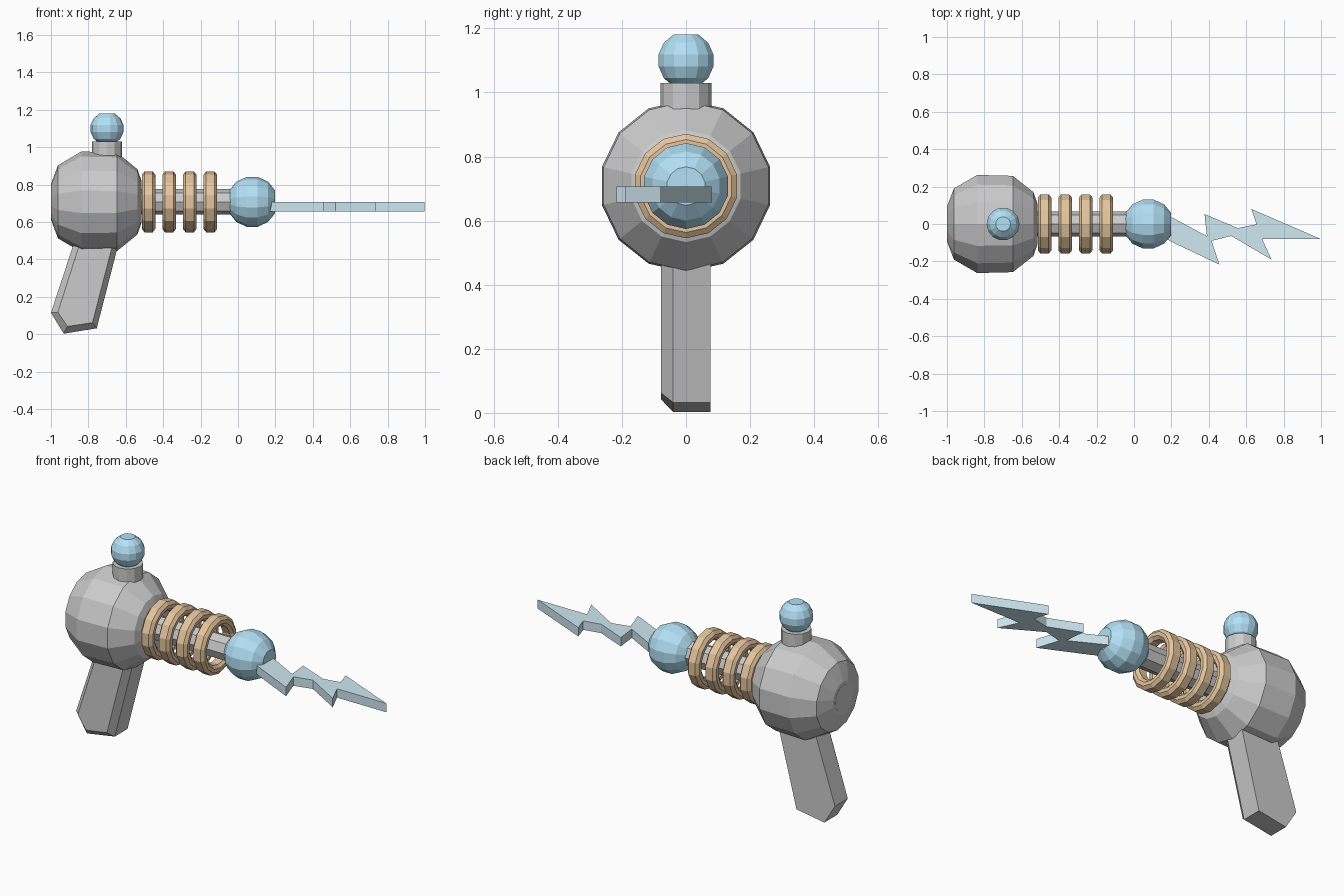
import bpy, bmesh
from math import sin, cos, pi, radians
from mathutils import Matrix

if "Cube" in bpy.data.objects:
    bpy.data.objects.remove(bpy.data.objects["Cube"])

AXIS_Z = 0.708


def material(name, rgb):
    m = bpy.data.materials.new(name)
    m.diffuse_color = (*rgb, 1)
    m.use_nodes = True
    m.node_tree.nodes["Principled BSDF"].inputs["Base Color"].default_value = m.diffuse_color
    return m


BLUE = material("blue", (0.45, 0.75, 0.92))
PALE = material("pale_blue", (0.63, 0.81, 0.89))
COPPER = material("copper", (0.78, 0.56, 0.34))
WHITE = material("white", (0.95, 0.95, 0.95))


def finish(name, bm, mat=None):
    bmesh.ops.recalc_face_normals(bm, faces=bm.faces)
    me = bpy.data.meshes.new(name)
    bm.to_mesh(me)
    bm.free()
    ob = bpy.data.objects.new(name, me)
    bpy.context.collection.objects.link(ob)
    if mat:
        me.materials.append(mat)
    return ob


def lathe(name, profile, loc, sides=14, mat=None, ring=False, upright=False):
    """Revolve (along, radius) points about x, or about z when upright."""
    bm = bmesh.new()
    loops = [[bm.verts.new((a, r * sin(2 * pi * i / sides), r * cos(2 * pi * i / sides)))
              for i in range(sides)] for a, r in profile]
    pairs = list(zip(loops, loops[1:]))
    if ring:
        pairs.append((loops[-1], loops[0]))
    else:
        bm.faces.new(loops[0])
        bm.faces.new(loops[-1])
    for p, q in pairs:
        for i in range(sides):
            j = (i + 1) % sides
            bm.faces.new((p[i], p[j], q[j], q[i]))
    if upright:
        bm.transform(Matrix.Rotation(radians(-90), 4, 'Y'))
    bm.transform(Matrix.Translation(loc))
    return finish(name, bm, mat)


def loft(name, lower, upper, mat=None):
    """Join two matching outlines into a closed solid."""
    bm = bmesh.new()
    a = [bm.verts.new(p) for p in lower]
    b = [bm.verts.new(p) for p in upper]
    bm.faces.new(a)
    bm.faces.new(b)
    for i in range(len(a)):
        j = (i + 1) % len(a)
        bm.faces.new((a[i], a[j], b[j], b[i]))
    return finish(name, bm, mat)


def ball_profile(r):
    return [(r * sin(radians(t)), r * cos(radians(t))) for t in (-64, -38, -12, 12, 38, 64)]


# Round body with a pale disc set in its back
lathe("body", [(-1.0, 0.095), (-0.963, 0.195), (-0.838, 0.269), (-0.648, 0.264),
               (-0.538, 0.175), (-0.515, 0.11)], (0, 0, AXIS_Z))
lathe("back_disc", [(-1.001, 0.075), (-0.99, 0.075)], (0, 0, AXIS_Z), 24, WHITE)

# Barrel, copper coils and muzzle ball
lathe("barrel", [(-0.53, 0.068), (0.0, 0.068)], (0, 0, AXIS_Z), 8)
coil = [(-0.022, 0.163), (0.022, 0.163), (0.036, 0.145), (0.036, 0.125),
        (0.022, 0.108), (-0.022, 0.108), (-0.036, 0.125), (-0.036, 0.145)]
for k in range(4):
    lathe(f"coil_{k + 1}", coil, (-0.478 + 0.11 * k, 0, AXIS_Z), 14, COPPER, ring=True)
lathe("muzzle_ball", ball_profile(0.137), (0.076, 0, AXIS_Z), 14, BLUE)

# Neck and small ball on top
lathe("top_neck", [(0.9, 0.08), (1.03, 0.08)], (-0.7, 0, 0), 12, upright=True)
lathe("top_ball", ball_profile(0.09), (-0.7, 0, 1.1), 14, BLUE, upright=True)

# Raked grip, bevelled on its front side only
outer = [(-0.857, 0.55), (-1.0, 0.115), (-0.932, 0.003), (-0.755, 0.032), (-0.622, 0.55)]
inner = [(-0.825, 0.55), (-0.963, 0.118), (-0.912, 0.042), (-0.778, 0.062), (-0.652, 0.55)]
grip = loft("grip", [(x, -0.04, z) for x, z in outer], [(x, 0.076, z) for x, z in outer])
bm = bmesh.new()
bm.from_mesh(grip.data)
# Pull the front cap out to the smaller inner outline
cap = next(f for f in bm.faces if all(abs(v.co.y + 0.04) < 1e-4 for v in f.verts))
new = bmesh.ops.extrude_discrete_faces(bm, faces=[cap])["faces"][0]
base = list(new.verts)
for v in base:
    k = min(range(5), key=lambda i: (v.co.x - outer[i][0]) ** 2 + (v.co.z - outer[i][1]) ** 2)
    v.co = (inner[k][0], -0.078, inner[k][1])
bmesh.ops.recalc_face_normals(bm, faces=bm.faces)
bm.to_mesh(grip.data)
bm.free()

# Flat zigzag bolt leaving the muzzle
zigzag = [(0.14, 0.06), (0.2, 0.037), (0.39, -0.065), (0.377, 0.053), (0.555, -0.022),
          (0.655, -0.002), (0.628, 0.08), (0.998, -0.08), (0.685, -0.08), (0.735, -0.19),
          (0.52, -0.064), (0.415, -0.09), (0.457, -0.217), (0.2, -0.095), (0.14, -0.06)]
loft("bolt", [(x, y, 0.656) for x, y in zigzag], [(x, y, 0.707) for x, y in zigzag], PALE)
